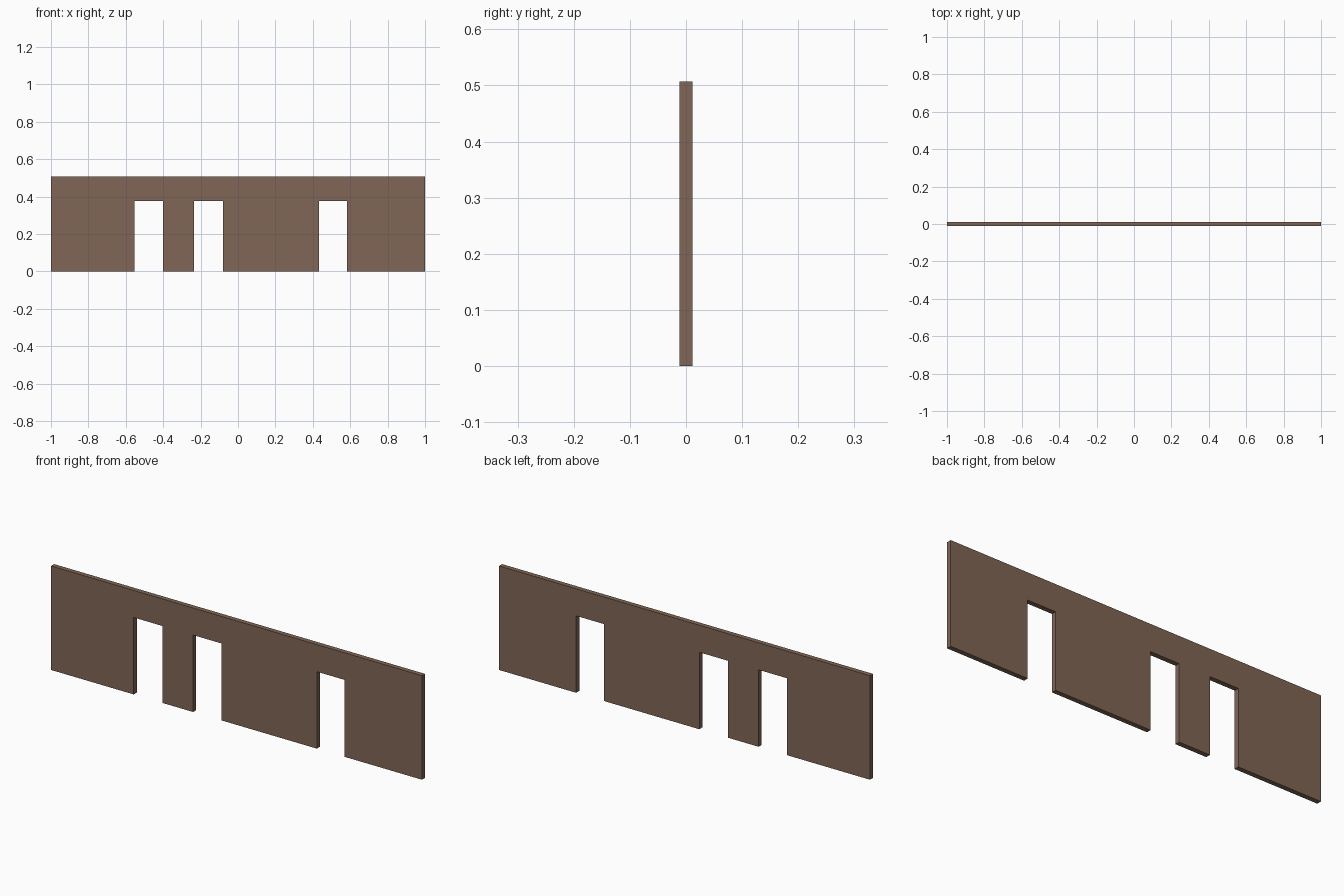
import bpy
import bmesh

if "Cube" in bpy.data.objects:
    bpy.data.objects.remove(bpy.data.objects["Cube"])

HEIGHT = 0.507
DOOR_TOP = 0.375
THICK = 0.0236
DOORS = [(-0.554, -0.40), (-0.234, -0.08), (0.433, 0.584)]

paint = bpy.data.materials.new("brown_wall")
paint.diffuse_color = (0.216, 0.133, 0.093, 1.0)
paint.use_nodes = True
paint.node_tree.nodes["Principled BSDF"].inputs["Base Color"].default_value = paint.diffuse_color

# Wall outline: along the floor, stepping up around each doorway, back over the top
outline = [(-1, 0)]
for left, right in DOORS:
    outline += [(left, 0), (left, DOOR_TOP), (right, DOOR_TOP), (right, 0)]
outline += [(1, 0), (1, HEIGHT), (-1, HEIGHT)]

# Extrude the outline through the wall thickness
bm = bmesh.new()
face = bm.faces.new([bm.verts.new((x, -THICK / 2, z)) for x, z in outline])
result = bmesh.ops.extrude_face_region(bm, geom=[face], use_keep_orig=True)
moved = [g for g in result["geom"] if isinstance(g, bmesh.types.BMVert)]
bmesh.ops.translate(bm, verts=moved, vec=(0, THICK, 0))
bmesh.ops.recalc_face_normals(bm, faces=bm.faces[:])

mesh = bpy.data.meshes.new("wall_with_doorways")
bm.to_mesh(mesh)
bm.free()
mesh.materials.append(paint)
wall = bpy.data.objects.new("wall_with_doorways", mesh)
bpy.context.collection.objects.link(wall)
